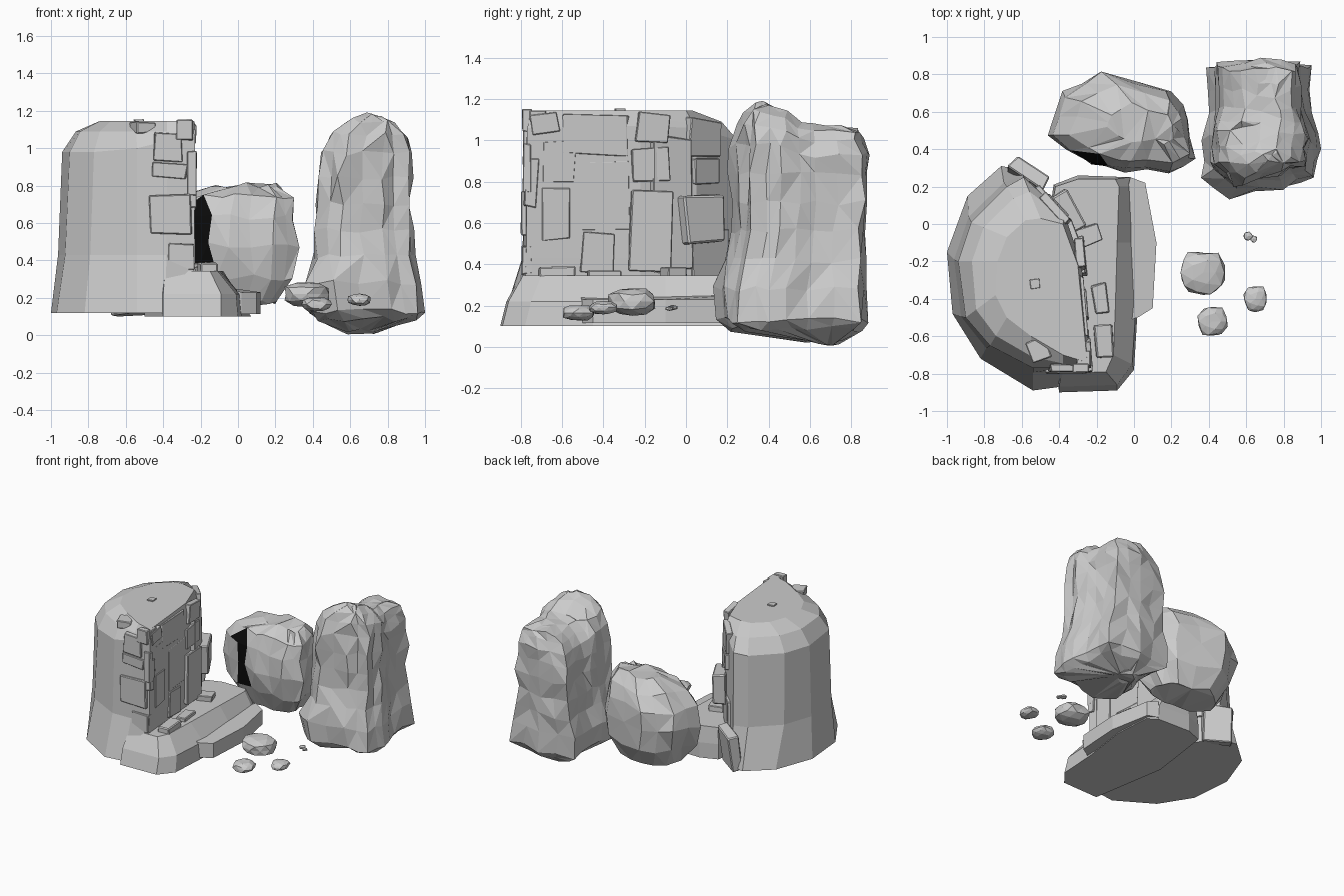
import bpy, bmesh, math, random
from mathutils import Vector, Matrix

if "Cube" in bpy.data.objects:
    bpy.data.objects.remove(bpy.data.objects["Cube"])

random.seed(11)


def finish(name, bm):
    bmesh.ops.recalc_face_normals(bm, faces=bm.faces[:])
    me = bpy.data.meshes.new(name)
    bm.to_mesh(me)
    bm.free()
    ob = bpy.data.objects.new(name, me)
    bpy.context.collection.objects.link(ob)
    return ob


def loft(name, rings, jitter=0.0, triangulate=False):
    """Skin a stack of matching rings and close both ends."""
    bm = bmesh.new()
    vs = [[bm.verts.new(Vector(p) + Vector([random.uniform(-jitter, jitter) for _ in range(3)]))
           for p in r] for r in rings]
    n = len(rings[0])
    for a, b in zip(vs, vs[1:]):
        for i in range(n):
            j = (i + 1) % n
            q = (a[i], a[j], b[j], b[i])
            if triangulate:
                k = random.randint(0, 1)
                bm.faces.new((q[k], q[k + 1], q[k + 2]))
                bm.faces.new((q[k], q[k + 2], q[(k + 3) % 4]))
            else:
                bm.faces.new(q)
    caps = [bm.faces.new(vs[0][::-1]), bm.faces.new(vs[-1])]
    if triangulate:
        bmesh.ops.triangulate(bm, faces=caps)
    return finish(name, bm)


def halve(pts):
    """Add a midpoint on each side of a closed outline, keeping its corners."""
    out = []
    for a, b in zip(pts, pts[1:] + pts[:1]):
        out += [Vector(a), (Vector(a) + Vector(b)) / 2]
    return out


def fit(outline, x0, x1, y0, y1):
    """Stretch an outline into a rectangle."""
    xs, ys = [p.x for p in outline], [p.y for p in outline]
    fx = lambda v: x0 + (v - min(xs)) / (max(xs) - min(xs)) * (x1 - x0)
    fy = lambda v: y0 + (v - min(ys)) / (max(ys) - min(ys)) * (y1 - y0)
    return [(fx(p.x), fy(p.y)) for p in outline]


def slab(name, centre, size, yaw=0, roll=0, lean=0):
    """Chipped block; size = width, depth, height."""
    bm = bmesh.new()
    bmesh.ops.create_cube(bm, size=1)
    for v in bm.verts:
        v.co = Vector([c * s * random.uniform(0.88, 1.08) for c, s in zip(v.co, size)])
    bmesh.ops.bevel(bm, geom=bm.edges[:], offset=min(size) * 0.09, segments=1, affect='EDGES')
    m = (Matrix.Translation(centre) @ Matrix.Rotation(math.radians(yaw), 4, 'Z')
         @ Matrix.Rotation(math.radians(roll), 4, 'Y') @ Matrix.Rotation(math.radians(lean), 4, 'X'))
    bm.transform(m)
    return finish(name, bm)


# Left cliff: flared foot, steep wall, rounded shoulder, flat crown
foot = [(-.24, -.79), (-.28, -.22), (-.37, .05), (-.60, .29), (-.71, .31), (-.89, .15), (-1, -.15),
        (-.97, -.48), (-.82, -.72), (-.54, -.89), (-.39, -.87)]
wall = [(-.23, -.77), (-.28, -.22), (-.37, .05), (-.59, .25), (-.68, .20), (-.87, .01), (-.94, -.2),
        (-.90, -.5), (-.77, -.65), (-.54, -.77), (-.38, -.77)]
crown = [(-.25, -.74), (-.30, -.22), (-.38, .00), (-.50, .03), (-.58, .02), (-.68, -.07), (-.73, -.2),
         (-.74, -.38), (-.68, -.5), (-.55, -.6), (-.38, -.70)]
mid = [(a[0] * .2 + b[0] * .8 - (.01 if b[0] < -.6 else 0), a[1] * .2 + b[1] * .8) for a, b in zip(foot, wall)]
brow = [(a[0] * .65 + b[0] * .35, a[1] * .65 + b[1] * .35) for a, b in zip(wall, crown)]
shoulder = [1.06, 1.07, 1.06, 1.0, .98, .98, .98, .98, .98, 1.0, 1.04]
loft("left_cliff", [
    [(x, y, .12) for x, y in foot],
    [(x, y, .43) for x, y in mid],
    [(x, y, z) for (x, y), z in zip(wall, shoulder)],
    [(x, y, max(1.09, z + .03)) for (x, y), z in zip(brow, shoulder)],
    [(x, y, 1.145) for x, y in crown]])

# Ledge at the foot of the cliff
low = [(-.40, -.90), (-.09, -.89), (.0, -.78), (.02, -.45), (.07, -.1), (.05, .2), (-.02, .25), (-.3, .26), (-.43, .21), (-.5, -.3)]
edge = [(-.40, -.87), (-.09, -.86), (-.01, -.75), (.01, -.45), (.0, -.1), (-.01, .2), (-.03, .25), (-.3, .26), (-.43, .21), (-.5, -.3)]
high = [(-.39, -.80), (-.15, -.79), (-.11, -.70), (-.10, -.45), (-.09, -.1), (-.08, .2), (-.10, .24), (-.3, .24), (-.42, .2), (-.5, -.3)]
loft("cliff_ledge", [[(x, y, .10) for x, y in low], [(x, y, .22) for x, y in edge],
                     [(x, y, .345) for x, y in high]])
step = [(-.05, -.52), (.02, -.5), (.10, -.45), (.12, -.1), (.06, .22), (-.02, .25), (-.08, .0)]
loft("low_step", [[(x, y, .115) for x, y in step], [(x, y, .23 if x > .01 else .25) for x, y in step]])

# Slabs on the right wall: y range, z range, thickness, roll
right = [(-.24, -.08, .99, 1.13, .05, 4), (-.26, -.08, .80, .96, .04, -4), (-.27, -.07, .36, .76, .06, 2),
         (-.70, -.56, .52, .78, .03, 0), (-.78, -.72, .68, .92, .04, 3), (-.75, -.62, 1.03, 1.13, .04, -8),
         (-.51, -.35, .35, .55, .04, 3), (-.60, -.28, .93, 1.12, .02, 1), (-.50, -.28, .56, .90, .015, 0),
         (-.70, -.54, .80, 1.0, .02, 2)]
for i, (y0, y1, z0, z1, d, roll) in enumerate(right):
    yc = (y0 + y1) / 2
    xc = -.24 - (yc + .78) * .08
    slab(f"wall_slab_{i}", (xc, yc, (z0 + z1) / 2), (y1 - y0, d, z1 - z0), 95, roll)

# Slabs where the wall turns to the back
for i, (x, y, z, w, d, h, yaw) in enumerate([
        (-.32, -.07, .70, .22, .04, .68, 110), (-.42, .08, 1.01, .20, .05, .18, 132),
        (-.42, .09, .85, .16, .05, .12, 132), (-.35, .07, .62, .22, .10, .24, 120),
        (-.45, .11, .45, .24, .05, .25, 132)]):
    slab(f"corner_slab_{i}", (x, y, z), (w, d, h), yaw, random.uniform(-4, 4))

# Slabs on the front corner
for i, (x0, x1, z0, z1, d, roll) in enumerate([
        (-.45, -.30, .93, 1.08, .04, 1), (-.46, -.27, .84, .92, .04, 4), (-.47, -.25, .54, .75, .06, -3),
        (-.37, -.23, .35, .49, .05, 2), (-.33, -.24, 1.04, 1.15, .05, 0), (-.27, -.22, .75, .99, .04, 0)]):
    slab(f"front_slab_{i}", ((x0 + x1) / 2, -.77, (z0 + z1) / 2), (x1 - x0, d, z1 - z0), 0, roll)

# Loose blocks on the crown, on the ledge and leaning at the back
for i, (c, s, yaw) in enumerate([
        ((-.51, -.67, 1.11), (.11, .12, .06), 20), ((-.53, -.32, 1.145), (.05, .05, .02), 5),
        ((-.27, -.72, 1.12), (.08, .08, .05), 0), ((-.16, -.63, .35), (.10, .18, .08), 5),
        ((-.18, -.40, .34), (.08, .16, .06), 8), ((-.24, -.06, .36), (.12, .10, .05), 20)]):
    slab(f"loose_block_{i}", c, s, yaw)
slab("leaning_slab", (-.57, .26, .25), (.22, .08, .28), 145, 0, 8)

# Middle boulder: each level is z, x0, x1, y0, y1
plan = halve([(-.46, .45), (-.25, .30), (-.05, .27), (.2, .26), (.32, .33), (.3, .55), (.2, .73),
              (-.17, .83), (-.38, .7)])
levels = [(.17, -.31, .20, .38, .70), (.31, -.41, .30, .30, .79), (.48, -.45, .315, .28, .82),
          (.63, -.43, .30, .29, .80), (.74, -.34, .285, .34, .74), (.80, -.14, .22, .44, .64)]
boulder = loft("middle_boulder", [[(x, y, z) for x, y in fit(plan, *r)] for z, *r in levels], .018, True)

# Dark cleft on the boulder
dark = bpy.data.materials.new("dark_cleft")
dark.diffuse_color = (0.003, 0.003, 0.003, 1)
dark.use_nodes = True
dark.node_tree.nodes["Principled BSDF"].inputs["Base Color"].default_value = dark.diffuse_color
grey = bpy.data.materials.new("rock_grey")
grey.diffuse_color = (0.8, 0.8, 0.8, 1)
grey.use_nodes = True
grey.node_tree.nodes["Principled BSDF"].inputs["Base Color"].default_value = grey.diffuse_color
boulder.data.materials.append(grey)
boulder.data.materials.append(dark)
for p in boulder.data.polygons:
    if -.26 < p.center.x < -.155 and p.center.y < .42 and .38 < p.center.z < .7:
        p.material_index = 1

# Tall right rock: each level is z, x0, x1, y0, y1
plan = halve([(.39, .87), (.41, .6), (.37, .45), (.37, .25), (.52, .12), (.8, .19), (.97, .25), (1, .42),
              (.94, .6), (.94, .87), (.68, .91)])
levels = [(.02, .58, .74, .58, .76), (.085, .43, .95, .20, .84), (.13, .385, 1.0, .14, .87),
          (.28, .37, .985, .13, .87), (.42, .41, .95, .18, .87), (.56, .42, .93, .21, .87),
          (.70, .43, .925, .21, .89), (.84, .43, .925, .21, .89), (.96, .46, .925, .22, .88),
          (1.04, .50, .91, .24, .86), (1.10, .57, .86, .27, .84), (1.13, .66, .78, .33, .77)]
rings = []
for z, *r in levels:
    k = max(0, (z - .8) / .33)                       # crest: high at front, low saddle behind
    rings.append([(x, y, z + k * (.055 * math.exp(-((y - .33) / .12) ** 2) - .06 * (y > .5)))
                  for x, y in fit(plan, *r)])
loft("tall_right_rock", rings, .016, True)

# Scattered stones
for i, (c, s) in enumerate([((.37, -.26, .22), (.125, .12, .068)), ((.42, -.52, .165), (.08, .08, .04)),
                            ((.65, -.40, .19), (.064, .07, .032)), ((.61, -.065, .19), (.025, .025, .014)),
                            ((.64, -.08, .185), (.02, .02, .012))]):
    bm = bmesh.new()
    bmesh.ops.create_icosphere(bm, subdivisions=2 if i < 3 else 1, radius=1)
    for v in bm.verts:
        f = random.uniform(.9, 1.06)
        v.co = Vector([c[a] + max(-.9, min(.9, v.co[a])) * 1.08 * s[a] * f for a in range(3)])
    finish(f"stone_{i}", bm)
